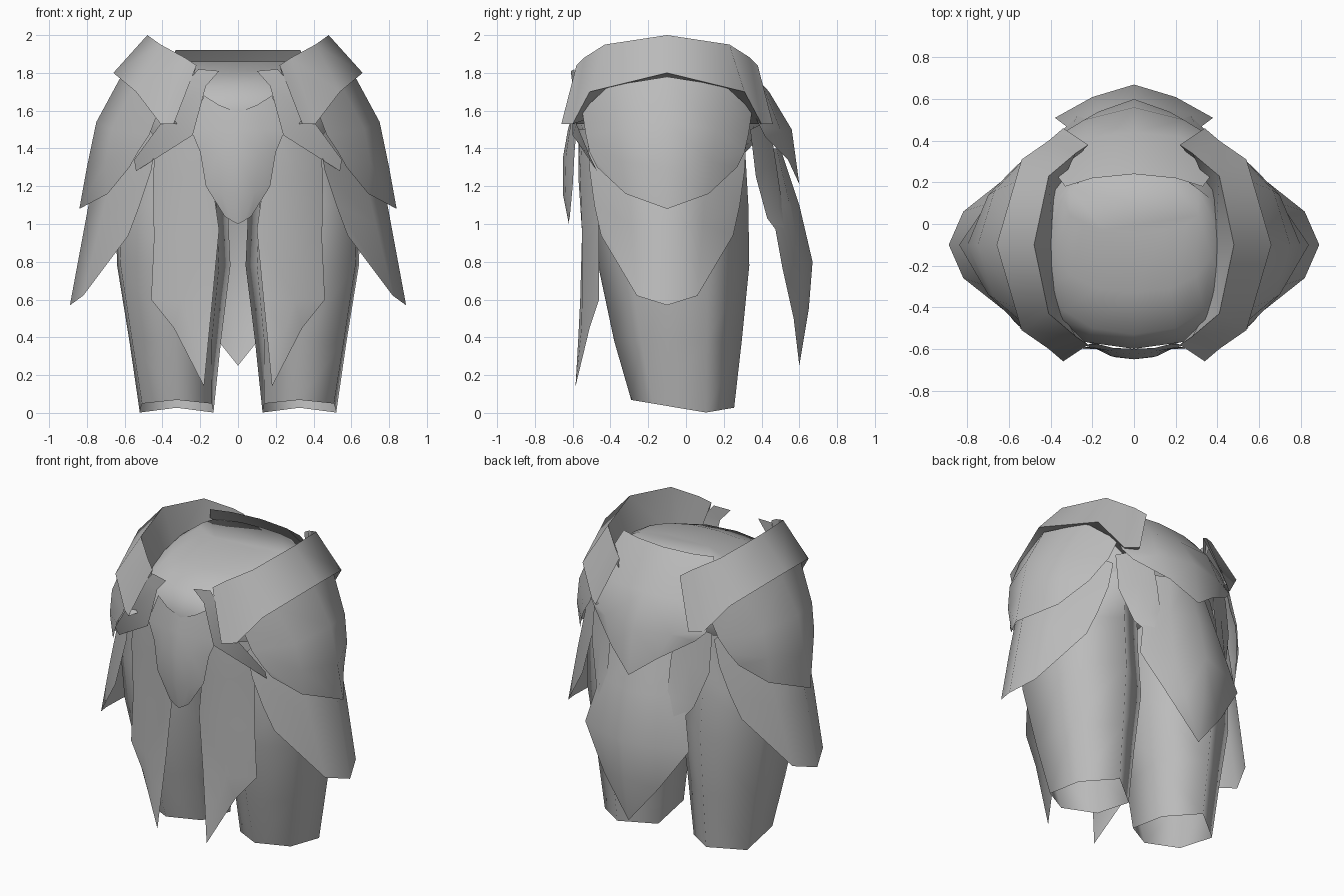
import bpy, bmesh, math

cube = bpy.data.objects.get("Cube")
if cube:
    bpy.data.objects.remove(cube, do_unlink=True)

# One plain grey for the whole garment
grey = bpy.data.materials.new("plain_grey")
grey.use_nodes = True
grey.diffuse_color = (0.5, 0.5, 0.5, 1)
grey.node_tree.nodes["Principled BSDF"].inputs["Base Color"].default_value = (0.5, 0.5, 0.5, 1)

MID_Y = -0.1  # the hip pieces are symmetrical about this depth


def finish(name, bm, angle=50):
    bmesh.ops.remove_doubles(bm, verts=bm.verts, dist=0.001)
    bmesh.ops.recalc_face_normals(bm, faces=bm.faces)
    mesh = bpy.data.meshes.new(name)
    bm.to_mesh(mesh)
    bm.free()
    mesh.materials.append(grey)
    obj = bpy.data.objects.new(name, mesh)
    bpy.context.collection.objects.link(obj)
    bpy.ops.object.select_all(action='DESELECT')
    obj.select_set(True)
    bpy.context.view_layer.objects.active = obj
    bpy.ops.object.shade_smooth_by_angle(angle=math.radians(angle))
    return obj


def grid(bm, strips, closed=False):
    """Skin neighbouring strips of points with faces."""
    rows = [[bm.verts.new(p) for p in s] for s in strips]
    for a, b in zip(rows, rows[1:]):
        n = len(a)
        for i in range(n if closed else n - 1):
            j = (i + 1) % n
            bm.faces.new((a[i], a[j], b[j], b[i]))
    return rows


def flip(strips):
    return [[(-x, y, z) for x, y, z in s] for s in strips]


def pair(name, strips, angle=50, closed=False):
    """A left and a right piece as two objects."""
    for side, data in (("left", strips), ("right", flip(strips))):
        bm = bmesh.new()
        grid(bm, data, closed)
        finish(side + "_" + name, bm, angle)


def centre_plate(name, strips):
    """Half a plate, from the middle outwards, welded to its mirror."""
    bm = bmesh.new()
    grid(bm, strips)
    grid(bm, flip(strips))
    finish(name, bm)


def both_ways(strips):
    """Strips from the hip centre backwards, repeated forwards."""
    def place(k, s):
        return [(x, MID_Y + k * y, z) for x, y, z in s]
    return [place(-1, s) for s in reversed(strips[1:])] + [place(1, s) for s in strips]


def ring(x, y0, y1, z, n=16, square=0.85):
    """Rounded body section of half width x between two depths."""
    pts = []
    for i in range(n):
        a = math.tau * i / n
        u = math.copysign(abs(math.cos(a)) ** square, math.cos(a))
        v = math.copysign(abs(math.sin(a)) ** square, math.sin(a))
        pts.append((u * x, (y0 + y1) / 2 + v * (y1 - y0) / 2, z))
    return pts


def leg_ring(x0, x1, y0, y1, z, inner=.8, tilt=0):
    """Six-sided leg section with a point at the front and at the back."""
    section = [(0, -1), (.94, -.58), (1, .45), (0, 1), (-1, .45), (-inner, -.58)]
    return [((x0 + x1) / 2 + u * (x1 - x0) / 2, (y0 + y1) / 2 + v * (y1 - y0) / 2,
             z + tilt * abs(v - .45)) for u, v in section]


# Trouser legs, open at the slanted hem
pair("leg", [leg_ring(.13, .52, -.29, .255, .002, .95, .046),
             leg_ring(.09, .575, -.38, .295, .38),
             leg_ring(.04, .64, -.465, .335, .78),
             leg_ring(.055, .65, -.50, .33, 1.1),
             leg_ring(.05, .58, -.52, .31, 1.45)], 75, True)

# Hip body with a domed top
bm = bmesh.new()
rows = grid(bm, [ring(.48, -.52, .28, 1.34),
                 ring(.53, -.57, .38, 1.45),
                 ring(.52, -.60, .40, 1.6),
                 ring(.45, -.53, .36, 1.73),
                 ring(.40, -.33, .29, 1.81),
                 ring(.33, -.04, .25, 1.86)], closed=True)
bm.faces.new(rows[0])
bm.faces.new(rows[-1])
finish("hip_body", bm, 60)

# Back yoke, from the waist edge to a point
centre_plate("back_yoke", [
    [(0, .24, 1.92), (0, .44, 1.7), (0, .56, 1.5), (0, .60, 1.21)],
    [(.2, .22, 1.92), (.22, .42, 1.7), (.24, .50, 1.5), (.17, .54, 1.34)],
    [(.33, .18, 1.92), (.42, .30, 1.7), (.42, .39, 1.52), (.36, .42, 1.46)]])

# Long back tail
centre_plate("back_tail", [
    [(0, .5, 1.4), (0, .6, 1.1), (0, .67, .8), (0, .65, .55), (0, .6, .25)],
    [(.12, .48, 1.4), (.18, .55, 1.1), (.2, .61, .79), (.12, .62, .52), (0, .6, .25)],
    [(.25, .41, 1.4), (.3, .45, 1.1), (.38, .51, .77), (.2, .57, .5), (0, .6, .25)]])

# Back blades beside the tail
pair("back_blade", [
    [(.24, .44, 1.55), (.22, .48, 1.3), (.22, .51, 1.1), (.256, .55, .87)],
    [(.34, .40, 1.53), (.32, .43, 1.3), (.29, .49, 1.08), (.256, .55, .87)],
    [(.43, .34, 1.5), (.43, .37, 1.25), (.36, .43, 1.03), (.256, .55, .87)]])

# Front bib
centre_plate("front_bib", [
    [(0, -.60, 1.59), (0, -.625, 1.5), (0, -.65, 1.36), (0, -.65, 1.15), (0, -.62, 1.0)],
    [(.1, -.595, 1.63), (.13, -.615, 1.5), (.11, -.635, 1.37), (.09, -.64, 1.17), (.03, -.62, 1.015)],
    [(.18, -.575, 1.68), (.25, -.58, 1.5), (.2, -.59, 1.38), (.17, -.60, 1.2), (.07, -.615, 1.04)]])

# Long front tails
pair("front_tail", [
    [(.2, -.57, 1.5), (.32, -.55, 1.5), (.43, -.48, 1.5)],
    [(.14, -.57, 1.25), (.3, -.56, 1.25), (.45, -.47, 1.25)],
    [(.10, -.55, .97), (.28, -.55, .95), (.445, -.46, .92)],
    [(.135, -.56, .6), (.3, -.55, .6), (.46, -.46, .6)],
    [(.155, -.57, .4), (.25, -.555, .43), (.34, -.51, .45)],
    [(.18, -.585, .14)] * 3])

# Upper and lower hip plates
pair("upper_hip_plate", both_ways([
    [(.62, 0, 1.78), (.75, 0, 1.54), (.80, 0, 1.3), (.84, 0, 1.08)],
    [(.55, .31, 1.73), (.67, .26, 1.5), (.70, .24, 1.33), (.69, .22, 1.16)],
    [(.42, .45, 1.60), (.47, .43, 1.47), (.53, .41, 1.38), (.575, .37, 1.30)]]), 60)
pair("lower_hip_plate", both_ways([
    [(.61, 0, 1.65), (.755, 0, 1.3), (.81, 0, 1.0), (.89, 0, .57)],
    [(.55, .21, 1.6), (.66, .20, 1.3), (.73, .19, 1.0), (.82, .16, .62)],
    [(.43, .42, 1.45), (.46, .41, 1.28), (.52, .385, 1.1), (.58, .35, .94)]]), 60)

# Raised hip guards: inner edge, ridge, outer edge
guard = both_ways([
    [(.39, 0, 1.77), (.48, 0, 2.0), (.66, 0, 1.8)],
    [(.37, .25, 1.70), (.41, .33, 1.95), (.54, .41, 1.70)],
    [(.32, .37, 1.57), (.28, .44, 1.88), (.41, .50, 1.53)],
    [(.30, .40, 1.53), (.22, .48, 1.84), (.34, .56, 1.53)]])
pair("hip_guard", [s + s[:1] for s in guard], 45)

# Front knot tabs
pair("front_tab", [
    [(.10, -.61, 1.81), (.21, -.59, 1.82)],
    [(.17, -.60, 1.73), (.27, -.59, 1.75)],
    [(.24, -.60, 1.47), (.41, -.58, 1.53)],
    [(.54, -.47, 1.28), (.55, -.50, 1.34)]])
